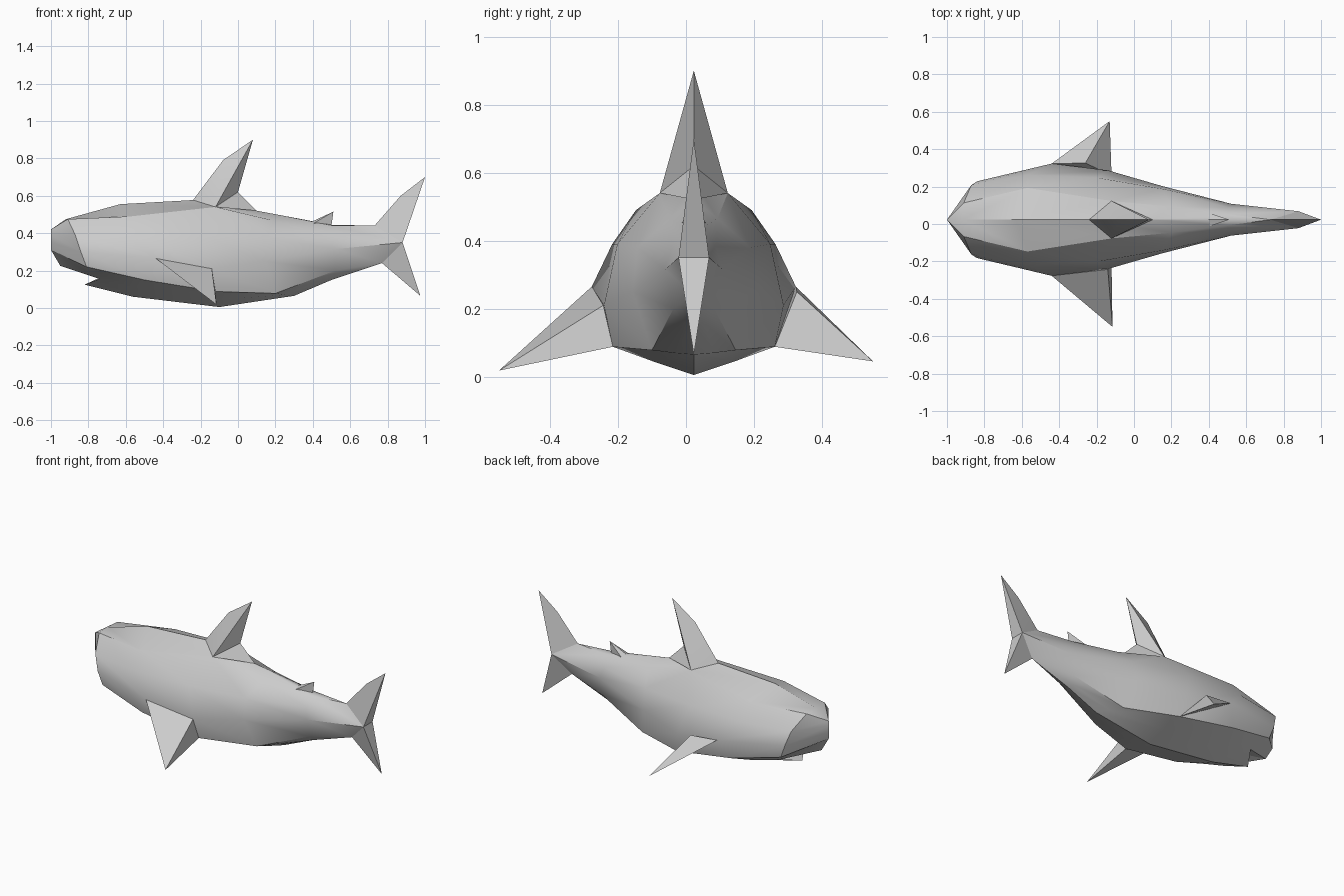
import bpy
import bmesh
import math

MID_Y = 0.023  # plane of symmetry of the body

if "Cube" in bpy.data.objects:
    bpy.data.objects.remove(bpy.data.objects["Cube"], do_unlink=True)

skin = bpy.data.materials.new("grey skin")
skin.use_nodes = True
grey = (0.6, 0.6, 0.6, 1.0)
skin.diffuse_color = grey
skin.node_tree.nodes["Principled BSDF"].inputs["Base Color"].default_value = grey


def build(name, faces, angle):
    """Weld a list of coordinate polygons into one closed object."""
    bm = bmesh.new()
    for polygon in faces:
        corners = list(dict.fromkeys(polygon))
        if len(corners) > 2:
            bm.faces.new([bm.verts.new(corner) for corner in corners])
    bmesh.ops.remove_doubles(bm, verts=bm.verts, dist=0.0005)
    bmesh.ops.recalc_face_normals(bm, faces=bm.faces)
    mesh = bpy.data.meshes.new(name)
    bm.to_mesh(mesh)
    bm.free()
    mesh.materials.append(skin)
    obj = bpy.data.objects.new(name, mesh)
    bpy.context.collection.objects.link(obj)
    bpy.ops.object.select_all(action="DESELECT")
    obj.select_set(True)
    bpy.context.view_layer.objects.active = obj
    bpy.ops.object.shade_smooth_by_angle(angle=math.radians(angle))
    return obj


def both_sides(faces):
    """Offset half-model polygons to the symmetry plane and mirror them."""
    result = []
    for side in (1, -1):
        for polygon in faces:
            result.append([(x, MID_Y + side * y, z) for x, y, z in polygon])
    return result


# Body: lengthwise rails from the snout to the tail root
tail_top, tail_side, tail_low = (.73, 0, .44), (.88, .045, .35), (.77, 0, .24)

ridge = [(-1, 0, .42), (-.92, 0, .475), (-.63, 0, .555),
         (-.24, 0, .577), (.1, 0, .52), (.5, 0, .445), tail_top]
shoulder = [(-1, 0, .42), (-.91, .09, .475), (-.57, .17, .49),
            (-.12, .1, .54), (.2, .07, .465), (.5, .03, .44), tail_top]
upper_flank = [(-1, 0, .39), (-.87, .185, .39), (-.57, .24, .39),
               (-.2, .225, .39), (.15, .165, .38), (.5, .065, .38), tail_side]
flank = [(-1, 0, .35), (-.84, .205, .3), (-.44, .3, .265),
         (-.14, .264, .21), (.15, .18, .25), (.52, .085, .315), tail_side]
lower_flank = [(-1, 0, .31), (-.81, .2, .22), (-.5, .25, .15),
               (-.12, .238, .088), (.2, .123, .078), (.52, .06, .2), tail_low]
lip = [(-.95, 0, .225), (-.74, .12, .155), (-.56, .12, .105),
       (-.1, .12, .045), (.25, .06, .07), (.5, .03, .16), tail_low]
belly = [(-.95, 0, .225), (-.7, 0, .18), (-.56, 0, .06),
         (-.1, 0, .005), (.3, 0, .065), (.5, 0, .15), tail_low]

rails = [ridge, shoulder, upper_flank, flank, lower_flank, lip, belly]
for rail in rails:
    rail.insert(1, rail[1])
belly[2] = (-.82, 0, .125)  # jaw tip reaches forward below the mouth

body_faces = []
for a, b in zip(rails, rails[1:]):
    for i in range(len(a) - 1):
        body_faces.append([a[i], a[i + 1], b[i + 1], b[i]])
build("body", both_sides(body_faces), 28)


def upright_fin(name, outline, root):
    """Fin with a central outline fanned out to a wide root on each side."""
    faces = [[p, q, root] for p, q in zip(outline, outline[1:])]
    faces.append([outline[-1], outline[0], root])
    build(name, both_sides(faces), 20)


# Fins standing on the centre line
upright_fin("dorsal_fin",
            [(-.24, 0, .577), (-.08, 0, .79), (.08, 0, .9), (0, 0, .62), (.1, 0, .52)],
            (-.12, .1, .54))
upright_fin("second_dorsal_fin",
            [(.38, 0, .455), (.51, 0, .515), (.5, 0, .443)],
            (.4, .036, .45))
upright_fin("upper_tail_fin",
            [tail_top, (.87, 0, .6), (1, 0, .7), (.88, 0, .35)], tail_side)
upright_fin("lower_tail_fin",
            [tail_low, (.975, 0, .065), (.88, 0, .35)], tail_side)


# Pectoral fins, each a thin pyramid from three root corners
def pectoral_fin(name, side, rear, tip):
    front, low = (-.44, .3, .265), (-.12, .238, .088)
    front, rear, low = [(x, MID_Y + side * y, z) for x, y, z in (front, rear, low)]
    build(name, [[front, rear, tip], [rear, low, tip],
                 [low, front, tip], [front, low, rear]], 20)


pectoral_fin("left_pectoral_fin", 1, (-.26, .303, .25), (-.13, .55, .045))
pectoral_fin("right_pectoral_fin", -1, (-.14, .266, .21), (-.115, -.55, .018))
